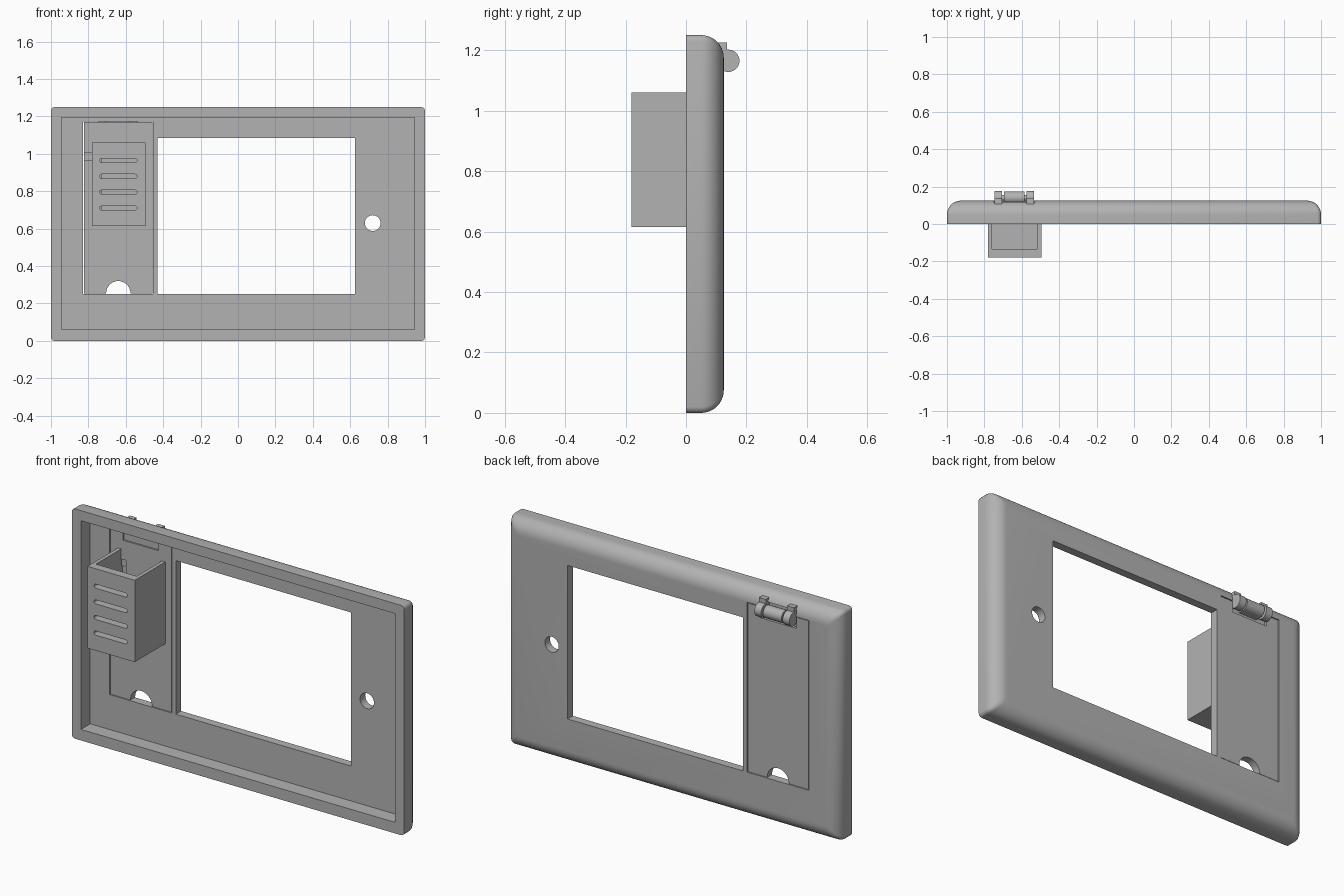
import bpy, bmesh
from math import sin, cos, pi

if "Cube" in bpy.data.objects:
    bpy.data.objects.remove(bpy.data.objects["Cube"], do_unlink=True)

GREY = (0.45, 0.45, 0.45, 1)
mat = bpy.data.materials.new("plain grey")
mat.use_nodes = True
mat.diffuse_color = GREY
mat.node_tree.nodes["Principled BSDF"].inputs["Base Color"].default_value = GREY


def outline(x0, x1, z0, z1, r=0, steps=8):
    """Rectangle in x and z with rounded corners."""
    if r == 0:
        return [(x0, z0), (x1, z0), (x1, z1), (x0, z1)]
    corners = [(x1 - r, z1 - r), (x0 + r, z1 - r), (x0 + r, z0 + r), (x1 - r, z0 + r)]
    return [(cx + r * cos((q + i / steps) * pi / 2), cz + r * sin((q + i / steps) * pi / 2))
            for q, (cx, cz) in enumerate(corners) for i in range(steps + 1)]


def loft(name, sections):
    """Skin a list of (y, outline) sections and cap both ends."""
    bm = bmesh.new()
    rings = [[bm.verts.new((x, y, z)) for x, z in pts] for y, pts in sections]
    for a, b in zip(rings, rings[1:]):
        for i in range(len(a)):
            j = (i + 1) % len(a)
            bm.faces.new((a[i], a[j], b[j], b[i]))
    bm.faces.new(rings[0])
    bm.faces.new(rings[-1])
    bmesh.ops.remove_doubles(bm, verts=bm.verts, dist=0.0001)
    bmesh.ops.recalc_face_normals(bm, faces=bm.faces)
    mesh = bpy.data.meshes.new(name)
    bm.to_mesh(mesh)
    bm.free()
    mesh.materials.append(mat)
    obj = bpy.data.objects.new(name, mesh)
    bpy.context.scene.collection.objects.link(obj)
    return obj


def slab(name, x0, x1, y0, y1, z0, z1, r=0):
    pts = outline(x0, x1, z0, z1, r)
    return loft(name, [(y0, pts), (y1, pts)])


def disc(name, x, z, radius, y0, y1):
    return slab(name, x - radius, x + radius, y0, y1, z - radius, z + radius, radius)


def cut(target, *cutters):
    """Subtract the cutters and keep the plain result."""
    for c in cutters:
        mod = target.modifiers.new("cut", 'BOOLEAN')
        mod.operation, mod.solver, mod.object = 'DIFFERENCE', 'EXACT', c
    graph = bpy.context.evaluated_depsgraph_get()
    mesh = bpy.data.meshes.new_from_object(target.evaluated_get(graph))
    target.modifiers.clear()
    target.data = mesh
    for c in cutters:
        bpy.data.objects.remove(c, do_unlink=True)


def smooth(obj):
    bpy.ops.object.select_all(action='DESELECT')
    obj.select_set(True)
    bpy.context.view_layer.objects.active = obj
    bpy.ops.object.shade_smooth_by_angle(angle=0.6)


BACK, PANEL, TOP = 0.125, 0.08, 1.25
HINGE = (-0.75, -0.53)

# Cover plate with a rounded back edge
R = 0.075
sections = [(0, outline(-1, 1, 0, TOP, 0.02, 3))]
for i in range(11):
    a = i / 10 * pi / 2
    d = R * (1 - cos(a))
    sections.append((BACK - R + R * sin(a), outline(d - 1, 1 - d, d, TOP - d, 0.02, 3)))
plate = loft("cover_plate", sections)
cut(plate,
    slab("recess", -0.945, 0.945, -0.1, PANEL, 0.06, 1.195),
    slab("window", -0.43, 0.625, -0.1, 0.3, 0.25, 1.085),
    slab("doorway", -0.828, -0.454, -0.1, 0.3, 0.25, 1.174),
    slab("hinge_pocket", *HINGE, 0.105, 0.3, 1.1, 1.205),
    disc("screw_hole", 0.72, 0.63, 0.042, -0.1, 0.3))
smooth(plate)

# Door with finger notch, wire channel and hinge pockets
door = slab("door", -0.824, -0.458, PANEL + 0.002, BACK - 0.002, 0.253, 1.17)
cut(door,
    disc("finger_notch", -0.64, 0.255, 0.065, -0.1, 0.3),
    slab("channel", -0.9, -0.73, 0, 0.095, 0.965, 1.005),
    slab("channel_drop", -0.76, -0.73, 0, 0.094, 0.64, 1.0),
    slab("pocket_back", *HINGE, 0.108, 0.3, 1.11, 1.3),
    slab("pocket_front", -0.75, -0.535, 0, 0.09, 1.11, 1.3))
smooth(door)

# Open-topped holder with slotted front
holder = slab("holder", -0.78, -0.495, -0.18, 0.084, 0.615, 1.06)
slots = [slab("slot", -0.74, -0.54, -0.3, -0.1, z - 0.011, z + 0.011, 0.0109)
         for z in (0.71, 0.795, 0.88, 0.965)]
cut(holder, slab("cavity", -0.76, -0.515, -0.135, 0.2, 0.635, 1.2), *slots)
smooth(holder)


# Hinge knuckles: barrels along x with a small arm behind each
def barrel(name, x0, x1, radius, y=0.14, z=1.165):
    bpy.ops.mesh.primitive_cylinder_add(vertices=32, radius=radius, depth=x1 - x0,
                                        location=((x0 + x1) / 2, y, z), rotation=(0, pi / 2, 0))
    obj = bpy.context.object
    obj.name = name
    obj.data.materials.append(mat)
    smooth(obj)


barrel("hinge_pin", -0.74, -0.54, 0.015)
barrel("door_knuckle", -0.695, -0.585, 0.034)
slab("door_knuckle_arm", -0.695, -0.585, 0.1, 0.14, 1.131, 1.165)
for side, x0, x1 in (("right", -0.745, -0.705), ("left", -0.575, -0.535)):
    barrel(side + "_knuckle", x0, x1, 0.037)
    slab(side + "_knuckle_arm", x0, x1, 0.1, 0.135, 1.165, 1.225)
